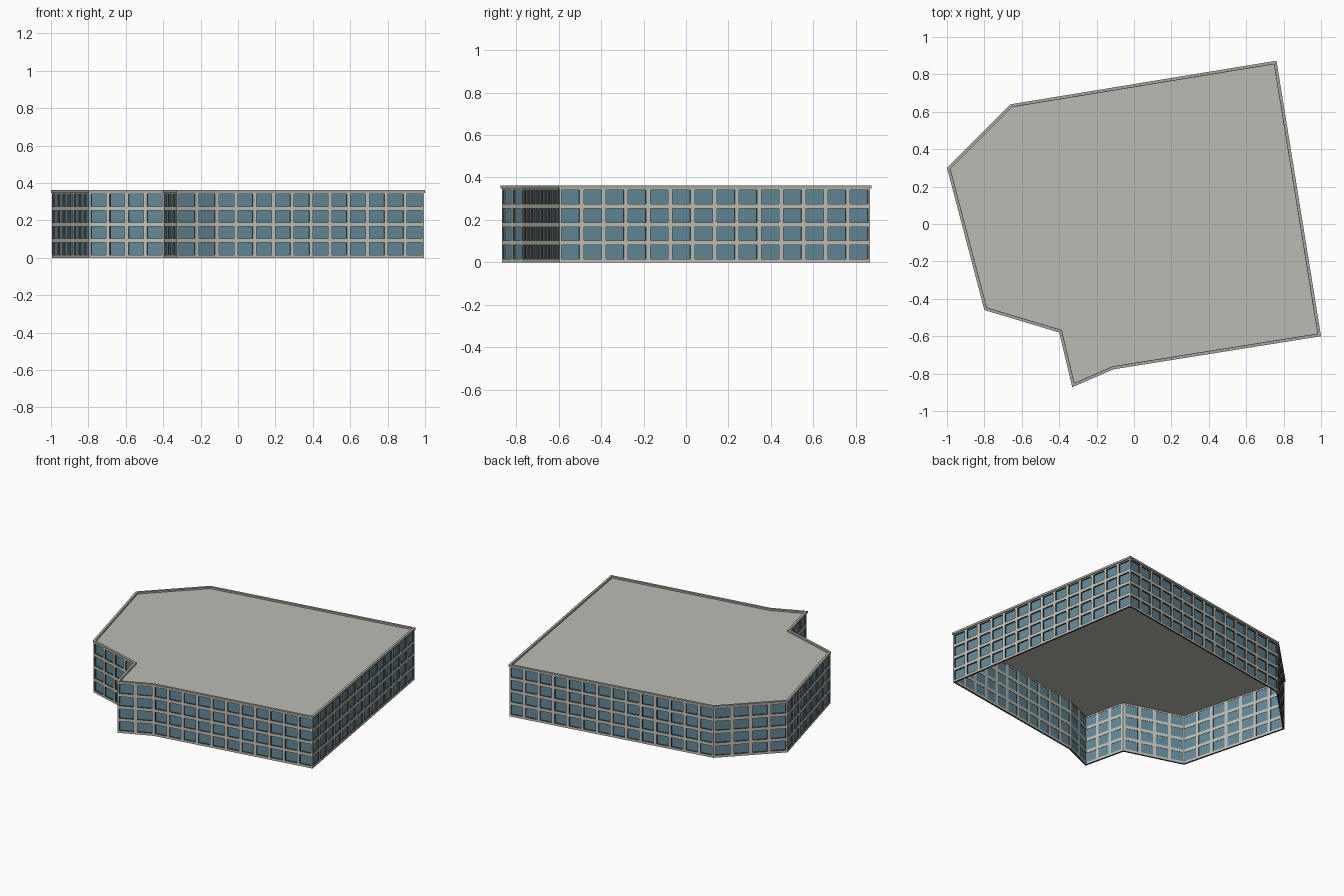
import bpy
import bmesh
from mathutils import Vector

cube = bpy.data.objects.get("Cube")
if cube:
    bpy.data.objects.remove(cube, do_unlink=True)

# Outline of the block, counter-clockwise, with window columns of the wall that starts there
CORNERS = [(1.0, -0.60, 14), (0.762, 0.873, 14), (-0.66, 0.64, 4), (-1.0, 0.30, 7),
           (-0.80, -0.46, 4), (-0.40, -0.58, 3), (-0.33, -0.873, 2), (-0.11, -0.777, 11)]
OUTLINE = [Vector((x, y)) for x, y, n in CORNERS]
COLUMNS = [n for x, y, n in CORNERS]
FLOORS = 4
WALL_TOP, CAP_TOP = 0.35, 0.362
DEPTH = 0.012


def material(name, color):
    mat = bpy.data.materials.new(name)
    mat.use_nodes = True
    mat.diffuse_color = (*color, 1)
    bsdf = mat.node_tree.nodes["Principled BSDF"]
    bsdf.inputs["Base Color"].default_value = (*color, 1)
    bsdf.inputs["Roughness"].default_value = 0.8
    return mat


concrete = material("pale concrete", (0.52, 0.53, 0.47))
frame = material("dark frame", (0.06, 0.065, 0.065))
glass = material("blue glass", (0.125, 0.25, 0.31))
roofing = material("roof grey", (0.49, 0.50, 0.45))
coping = material("coping grey", (0.38, 0.39, 0.35))


def inset(distance):
    """Outline moved inward by a distance, with mitred corners."""
    result = []
    for i, p in enumerate(OUTLINE):
        d1 = (p - OUTLINE[i - 1]).normalized()
        d2 = (OUTLINE[(i + 1) % len(OUTLINE)] - p).normalized()
        n1, n2 = Vector((-d1.y, d1.x)), Vector((-d2.y, d2.x))
        result.append(p + (n1 + n2) * distance / (1 + n1.dot(n2)))
    return result


def edges(points):
    return zip(points, points[1:] + points[:1])


def quad(bm, a, b, c, d):
    return bm.faces.new([bm.verts.new(p) for p in (a, b, c, d)])


def finish(name, bm, *mats):
    bmesh.ops.remove_doubles(bm, verts=bm.verts, dist=0.0001)
    mesh = bpy.data.meshes.new(name)
    bm.to_mesh(mesh)
    bm.free()
    for mat in mats:
        mesh.materials.append(mat)
    obj = bpy.data.objects.new(name, mesh)
    bpy.context.collection.objects.link(obj)
    return obj


# Walls: a grid with open window cells, thickened inward with dark reveals
rows = [0.0]
for k in range(FLOORS):
    sill = 0.016 + 0.0865 * k
    rows += [sill, sill + 0.065]
rows.append(WALL_TOP)

wall_line = inset(0.005)
bm = bmesh.new()
for (a, b), count in zip(edges(wall_line), COLUMNS):
    stops = [0.0]
    for k in range(count):
        stops += [(k + 0.1) / count, (k + 0.9) / count]
    stops.append(1.0)
    for i in range(len(stops) - 1):
        p, q = a.lerp(b, stops[i]), a.lerp(b, stops[i + 1])
        for j in range(len(rows) - 1):
            if i % 2 and j % 2:
                continue
            low, high = rows[j], rows[j + 1]
            quad(bm, (*p, low), (*q, low), (*q, high), (*p, high))
walls = finish("walls", bm, concrete, frame)
solid = walls.modifiers.new("thickness", "SOLIDIFY")
solid.thickness = DEPTH
solid.offset = -1
solid.use_even_offset = True
solid.material_offset_rim = 1

# Window panes: one sheet of glass per wall, set at the back of the openings
bm = bmesh.new()
for a, b in edges(inset(0.005 + DEPTH * 0.85)):
    quad(bm, (*a, 0.008), (*b, 0.008), (*b, WALL_TOP), (*a, WALL_TOP))
finish("window_panes", bm, glass)

# Flat roof
bm = bmesh.new()
bm.faces.new([bm.verts.new((*p, WALL_TOP)) for p in inset(0.006)])
finish("roof", bm, roofing)

# Coping that runs round the roof edge
bm = bmesh.new()
low, high = WALL_TOP - 0.002, CAP_TOP
for (a, b), (c, d) in zip(edges(inset(0.0)), edges(inset(0.016))):
    quad(bm, (*a, low), (*b, low), (*b, high), (*a, high))
    quad(bm, (*a, high), (*b, high), (*d, high), (*c, high))
    quad(bm, (*d, low), (*c, low), (*c, high), (*d, high))
    quad(bm, (*b, low), (*a, low), (*c, low), (*d, low))
finish("roof_coping", bm, coping)
